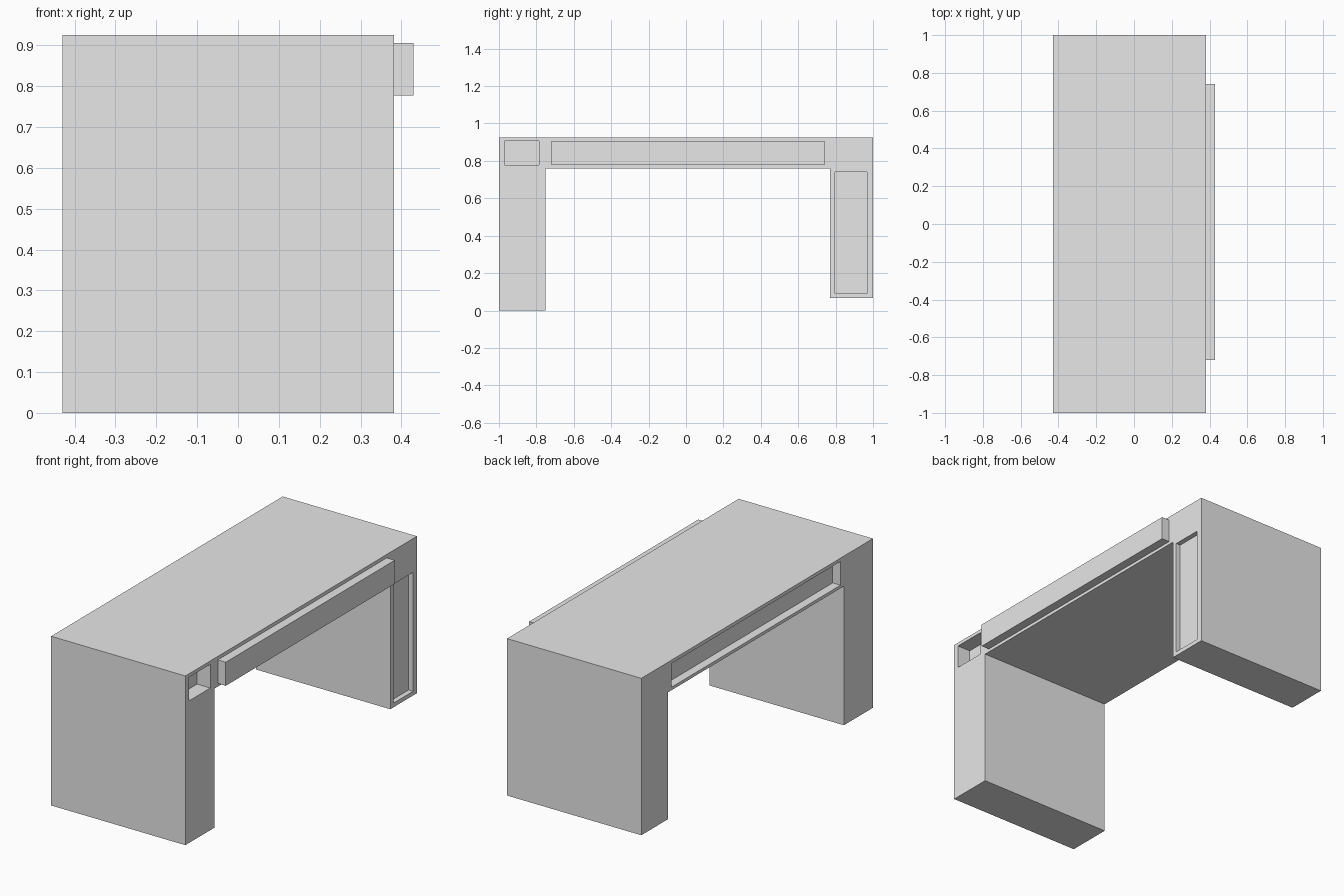
import bpy

if "Cube" in bpy.data.objects:
    bpy.data.objects.remove(bpy.data.objects["Cube"], do_unlink=True)

grey = bpy.data.materials.new("plain_grey")
grey.use_nodes = True
grey.diffuse_color = (0.8, 0.8, 0.8, 1)
grey.node_tree.nodes["Principled BSDF"].inputs["Base Color"].default_value = (0.8, 0.8, 0.8, 1)

LEFT, RIGHT = -0.43, 0.382


def prism(name, outline, x0, x1):
    """Extrude a (y, z) outline along x."""
    n = len(outline)
    verts = [(x, y, z) for x in (x0, x1) for y, z in outline]
    faces = [tuple(reversed(range(n))), tuple(range(n, 2 * n))]
    faces += [(i, (i + 1) % n, (i + 1) % n + n, i + n) for i in range(n)]
    mesh = bpy.data.meshes.new(name)
    mesh.from_pydata(verts, [], faces)
    mesh.materials.append(grey)
    obj = bpy.data.objects.new(name, mesh)
    bpy.context.collection.objects.link(obj)
    return obj


def box(name, y0, y1, z0, z1, x0, x1):
    return prism(name, [(y0, z0), (y1, z0), (y1, z1), (y0, z1)], x0, x1)


# Bridge-shaped body: long front leg, top beam, shorter back leg
body = prism("bridge_body", [
    (-1, 0), (-0.75, 0), (-0.75, 0.76), (0.77, 0.76),
    (0.77, 0.067), (1, 0.067), (1, 0.925), (-1, 0.925)], LEFT, RIGHT)

# Pockets cut into both sides
cutters = [
    box("front_pocket_cutter", -0.97, -0.785, 0.777, 0.906, RIGHT - 0.08, RIGHT + 0.1),
    box("back_leg_pocket_cutter", 0.797, 0.967, 0.09, 0.74, RIGHT - 0.027, RIGHT + 0.1),
    box("beam_pocket_cutter", -0.72, 0.74, 0.777, 0.906, LEFT - 0.1, LEFT + 0.047),
]
for cutter in cutters:
    cut = body.modifiers.new(cutter.name, "BOOLEAN")
    cut.operation = "DIFFERENCE"
    cut.solver = "EXACT"
    cut.object = cutter
    cutter.hide_render = True
    cutter.hide_viewport = True
    cutter.display_type = "WIRE"

# Raised rail along the beam
box("side_rail", -0.72, 0.74, 0.777, 0.906, RIGHT - 0.01, 0.43)
